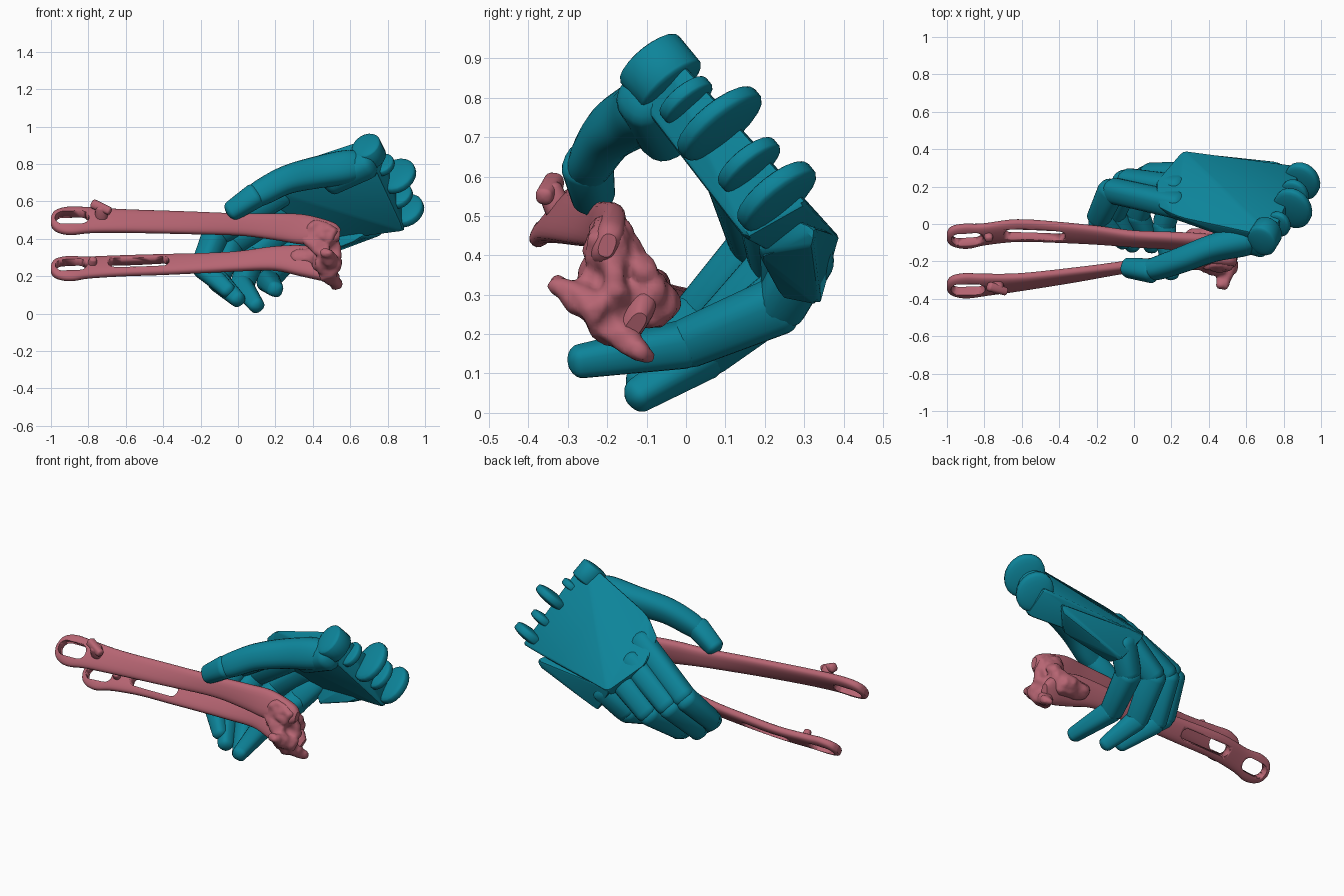
import bpy, bmesh, math
from mathutils import Vector as V

if "Cube" in bpy.data.objects:
    bpy.data.objects.remove(bpy.data.objects["Cube"])


def material(name, col):
    m = bpy.data.materials.new(name)
    m.diffuse_color = (*col, 1)
    m.use_nodes = True
    m.node_tree.nodes["Principled BSDF"].inputs["Base Color"].default_value = m.diffuse_color
    return m


TEAL = material("teal", (0.004, 0.23, 0.32))
ROSE = material("rose", (0.47, 0.13, 0.17))


def finish(name, bm, mat, angle=40):
    bmesh.ops.recalc_face_normals(bm, faces=bm.faces)
    me = bpy.data.meshes.new(name)
    bm.to_mesh(me)
    bm.free()
    ob = bpy.data.objects.new(name, me)
    bpy.context.collection.objects.link(ob)
    me.materials.append(mat)
    bpy.ops.object.select_all(action='DESELECT')
    ob.select_set(True)
    bpy.context.view_layer.objects.active = ob
    bpy.ops.object.shade_smooth_by_angle(angle=math.radians(angle))
    return ob


def skin(name, rings, mat, n=24, p=0.75):
    """Loft superellipse rings given as (centre, half vector u, half vector v)."""
    bm = bmesh.new()
    loops = []
    for c, u, v in rings:
        loop = []
        for i in range(n):
            co, si = math.cos(2 * math.pi * i / n), math.sin(2 * math.pi * i / n)
            loop.append(bm.verts.new(c + u * math.copysign(abs(co) ** p, co)
                                     + v * math.copysign(abs(si) ** p, si)))
        loops.append(loop)
    for a, b in zip(loops, loops[1:]):
        for i in range(n):
            bm.faces.new((a[i], a[(i + 1) % n], b[(i + 1) % n], b[i]))
    bm.faces.new(loops[0])
    bm.faces.new(loops[-1])
    return finish(name, bm, mat)


def limb(name, a, b, ra, rb, side, flat=1.0, mat=TEAL, p=0.8, cap=0.6):
    """Round-ended tapered segment from a to b; flat scales the second axis."""
    a, b = V(a), V(b)
    t = (b - a).normalized()
    u = (V(side) - t * t.dot(V(side))).normalized()
    v = t.cross(u)
    rings = []
    for end, r, sgn in ((a, ra, -1), (b, rb, 1)):
        part = []
        for k in range(6):
            q = math.radians(k * 17)
            rr = r * math.cos(q)
            part.append((end + t * sgn * r * cap * math.sin(q), u * rr, v * rr * flat))
        rings += part[::-1] if sgn < 0 else part
    return skin(name, rings, mat, 20, p)


def path(name, stations, mat, p=0.75, steps=5):
    """Smooth swept bar; station = x, y, z, half width, half thickness, width angle."""
    s = [V(q) for q in stations]
    s = [s[0]] + s + [s[-1]]
    pts = []
    for i in range(1, len(s) - 2):
        for k in range(steps):
            t = k / steps
            pts.append(0.5 * (2 * s[i] + (s[i + 1] - s[i - 1]) * t
                       + (2 * s[i - 1] - 5 * s[i] + 4 * s[i + 1] - s[i + 2]) * t * t
                       + (3 * s[i] - s[i - 1] - 3 * s[i + 1] + s[i + 2]) * t ** 3))
    pts.append(s[-1])
    rings = []
    for i, q in enumerate(pts):
        t = (V(pts[min(i + 1, len(pts) - 1)][:3]) - V(pts[max(i - 1, 0)][:3])).normalized()
        g = math.radians(q[5])
        u = V((0, math.cos(g), math.sin(g)))
        u = (u - t * t.dot(u)).normalized()
        rings.append((V(q[:3]), u * q[3], t.cross(u) * q[4]))
    return skin(name, rings, mat, 24, p)


def slot(ob, a, b, r, ang):
    """Cut a round-ended slot from a to b through a bar."""
    g = math.radians(ang)
    t = (V(b) - V(a)).normalized()
    nrm = t.cross(V((0, math.cos(g), math.sin(g)))).normalized() * 0.15
    side = nrm.cross(t).normalized()
    bm = bmesh.new()
    lo, hi = [], []
    for i in range(20):
        q = math.pi / 2 + math.pi * (i if i < 10 else i - 1) / 9
        c = (V(a) if i < 10 else V(b)) + (t * math.cos(q) + side * math.sin(q)) * r
        lo.append(bm.verts.new(c - nrm))
        hi.append(bm.verts.new(c + nrm))
    bm.faces.new(lo)
    bm.faces.new(hi)
    for i in range(20):
        j = (i + 1) % 20
        bm.faces.new((lo[i], lo[j], hi[j], hi[i]))
    cut = finish("slot_cutter", bm, ROSE)
    cut.hide_render = True
    m = ob.modifiers.new("slot", 'BOOLEAN')
    m.operation, m.object, m.solver = 'DIFFERENCE', cut, 'EXACT'
    bpy.context.view_layer.objects.active = ob
    bpy.ops.object.modifier_apply(modifier="slot")
    bpy.data.objects.remove(cut)


def slab(name, corners, bevel):
    bm = bmesh.new()
    for c in corners:
        bm.verts.new(c)
    bmesh.ops.convex_hull(bm, input=bm.verts)
    bmesh.ops.bevel(bm, geom=bm.edges[:], offset=bevel, segments=2, profile=0.5, affect='EDGES')
    return finish(name, bm, TEAL, 30)


# tong arms: flat bars with eyelet ends
upper = path("upper_arm", [
    (-1, -.33, .495, .022, .018, 50), (-.985, -.33, .495, .058, .026, 50),
    (-.95, -.33, .496, .082, .03, 50), (-.89, -.33, .497, .093, .031, 50),
    (-.79, -.325, .5, .082, .03, 52), (-.6, -.31, .495, .07, .029, 58),
    (-.3, -.27, .487, .064, .028, 66), (0, -.225, .477, .06, .03, 78),
    (.2, -.21, .465, .072, .033, 78), (.35, -.2, .45, .082, .036, 72),
    (.5, -.2, .43, .06, .037, 70), (.545, -.2, .425, .03, .02, 70)], ROSE)
slot(upper, (-.935, -.33, .497), (-.84, -.328, .498), .044, 50)
lower = path("lower_arm", [
    (-1, -.065, .24, .022, .018, 45), (-.985, -.065, .24, .055, .026, 45),
    (-.95, -.065, .241, .078, .028, 45), (-.89, -.065, .242, .087, .029, 45),
    (-.8, -.055, .247, .074, .028, 45), (-.62, -.035, .256, .074, .028, 42),
    (-.4, -.045, .263, .07, .028, 45), (-.2, -.06, .27, .064, .028, 48),
    (0, -.08, .28, .06, .03, 55), (.2, -.09, .295, .07, .034, 62),
    (.36, -.11, .28, .09, .038, 60), (.48, -.13, .24, .075, .036, 60),
    (.53, -.13, .22, .04, .02, 60)], ROSE)
slot(lower, (-.935, -.065, .242), (-.85, -.059, .245), .042, 45)
slot(lower, (-.66, -.037, .255), (-.4, -.046, .263), .034, 44)

# studs on the arms
limb("upper_stud", (-.73, -.325, .52), (-.73, -.345, .565), .035, .032, (1, 0, 0), mat=ROSE)
limb("upper_stud_cap", (-.77, -.335, .585), (-.69, -.36, .55), .026, .022, (0, 1, 0), mat=ROSE)
limb("lower_stud", (-.78, -.055, .26), (-.775, -.08, .29), .026, .02, (1, 0, 0), mat=ROSE)

# gnarled spring head that joins the arms
head = [limb("tong_head", a, b, ra, rb, (1, 0, 0), f, ROSE) for a, b, ra, rb, f in (
    ((.4, -.19, .45), (.5, -.2, .41), .06, .06, 1),
    ((.36, -.21, .42), (.46, -.25, .33), .045, .04, .7),
    ((.42, -.17, .44), (.48, -.1, .35), .05, .045, .7),
    ((.5, -.19, .41), (.51, -.18, .3), .035, .045, .7),
    ((.47, -.33, .325), (.5, -.22, .26), .035, .06, .8),
    ((.47, -.23, .26), (.44, -.08, .31), .065, .065, .8),
    ((.48, -.2, .22), (.53, -.1, .145), .055, .03, .8),
    ((.3, -.085, .28), (.44, -.095, .29), .06, .08, .8))]
bpy.ops.object.select_all(action='DESELECT')
for o in head:
    o.select_set(True)
bpy.context.view_layer.objects.active = head[0]
bpy.ops.object.join()
rm = head[0].modifiers.new("fuse", 'REMESH')
rm.mode, rm.voxel_size, rm.use_smooth_shade = 'VOXEL', 0.011, True
tex = bpy.data.textures.new("lumps", 'CLOUDS')
tex.noise_scale = 0.06
dm = head[0].modifiers.new("lumps", 'DISPLACE')
dm.texture, dm.strength, dm.mid_level = tex, 0.03, 0.5
head[0].modifiers.new("soften", 'SMOOTH').iterations = 3

# back of the hand: broad wedge tapering to the knuckles
slab("hand_back", [(.74, -.07, .955), (.23, .04, .785), (.13, .09, .69), (.11, .22, .59),
                   (.26, .395, .44), (.9, .31, .53),
                   (.71, -.15, .83), (.2, .03, .65), (.28, .3, .36), (.89, .15, .44)], .012)
# side plate under the little finger edge
slab("hand_side_plate", [(.24, .39, .45), (.8, .33, .47), (.77, .32, .42), (.37, .34, .27),
                         (.3, .31, .42), (.68, .2, .52), (.66, .18, .4), (.38, .24, .29)], .012)

# rounded wrist-end lobes, thin across the hand
across = V((.2, .33, -.4)).normalized()
inward = V((.07, -.74, -.66)).normalized()
lobes = [(.7, -.065, .865, .095, .045), (.775, .0, .795, .075, .012),
         (.85, .085, .735, .125, .012), (.86, .16, .63, .09, .012), (.9, .23, .55, .115, .014)]
for i, (x, y, z, r, w) in enumerate(lobes):
    c = V((x, y, z))
    limb(f"wrist_lobe_{i}", c - across * w, c + across * w, r, r, inward, .85, p=1, cap=.2)

# fingers curling under the tongs: joint positions from knuckle to tip
fingers = {
    "index": [(.24, .1, .65), (-.12, .18, .42), (-.19, .03, .25), (-.05, -.1, .12)],
    "middle": [(.24, .19, .56), (-.04, .23, .37), (-.11, .05, .18), (.0, -.12, .075)],
    "ring": [(.28, .26, .48), (.08, .26, .31), (.02, .05, .15), (.1, -.125, .042)],
    "little": [(.34, .31, .4), (.24, .24, .275), (.16, .0, .175), (.2, -.275, .13)]}
for k, (name, j) in enumerate(fingers.items()):
    spread = (.5, .35, -.6) if k < 3 else (1, .2, -.3)
    for part, rr in enumerate(((.07, .066), (.066, .057), (.06, .042))):
        a, b = V(j[part]), V(j[part + 1])
        t = (b - a) * .03
        limb(f"{name}_{('proximal', 'middle', 'tip')[part]}", a + t, b - t,
             rr[0], rr[1], spread, (1, 1.1, 1)[part], p=.78, cap=.8)

# thumb pressing on the upper arm
path("thumb", [(.7, -.06, .8, .05, .05, 70), (.6, -.085, .785, .09, .08, 70),
               (.42, -.13, .755, .085, .07, 70), (.26, -.19, .715, .076, .066, 70),
               (.13, -.235, .65, .07, .06, 70), (.06, -.25, .61, .056, .05, 70)], TEAL, .85)
limb("thumb_tip", (.09, -.25, .63), (-.03, -.235, .55), .066, .055, (0, .3, 1), .95)
# thumb mount inside the palm
limb("thumb_mount", (.68, -.08, .81), (.5, -.04, .72), .1, .09, inward, .8)
